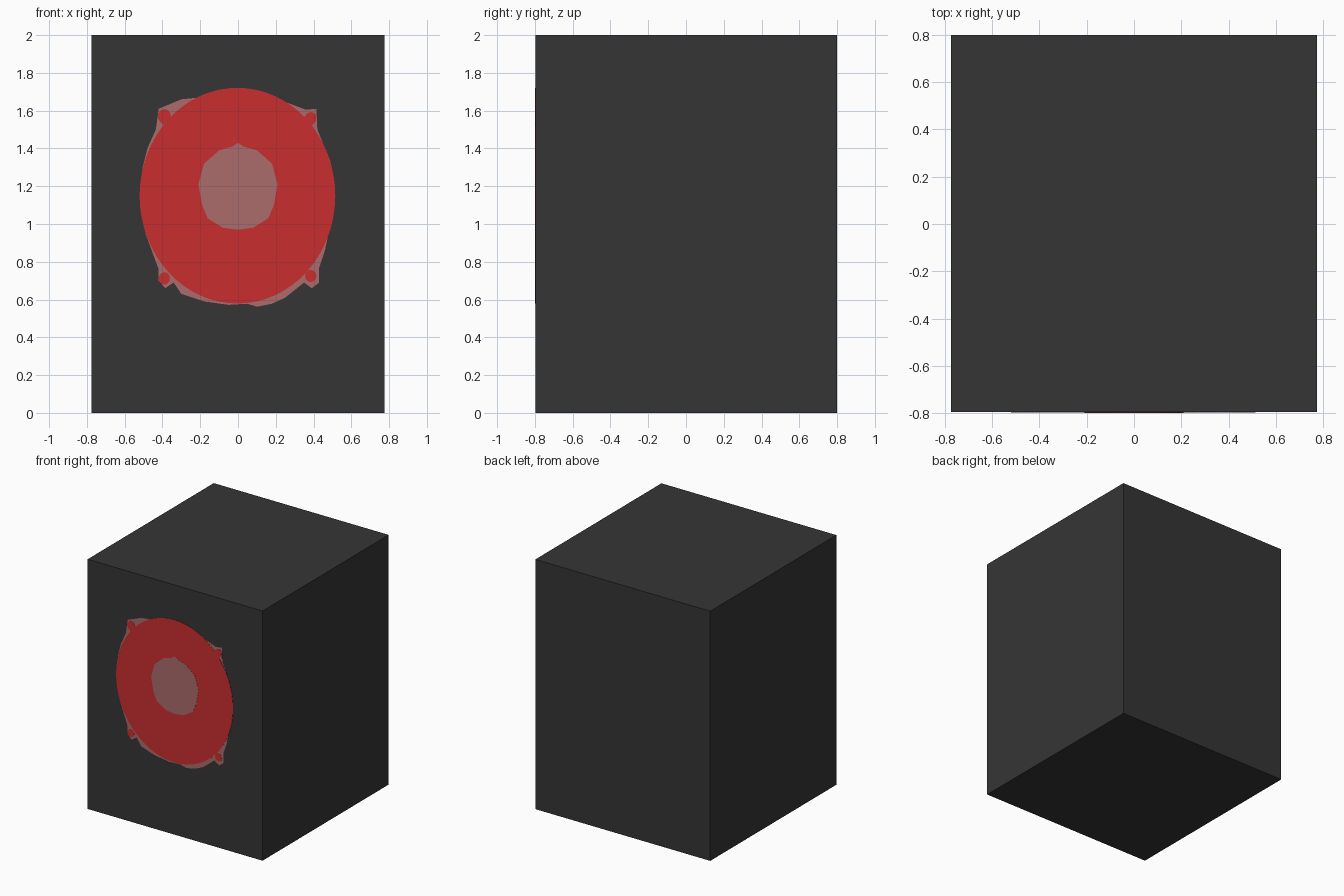
import bpy, bmesh, math

if "Cube" in bpy.data.objects:
    bpy.data.objects.remove(bpy.data.objects["Cube"])


def material(name, rgb):
    m = bpy.data.materials.new(name)
    m.diffuse_color = (*rgb, 1)
    m.use_nodes = True
    m.node_tree.nodes["Principled BSDF"].inputs["Base Color"].default_value = m.diffuse_color
    return m


charcoal = material("charcoal", (0.036, 0.036, 0.036))
red = material("red", (0.59, 0.027, 0.028))
dusty_pink = material("dusty_pink", (0.41, 0.147, 0.145))

FRONT = -0.796


def finish(name, bm, mat):
    bmesh.ops.recalc_face_normals(bm, faces=bm.faces)
    me = bpy.data.meshes.new(name)
    bm.to_mesh(me)
    bm.free()
    me.materials.append(mat)
    ob = bpy.data.objects.new(name, me)
    bpy.context.collection.objects.link(ob)
    return ob


def plate(name, outline, mat, y):
    """Thin plate from an x/z outline, its back sitting on the cabinet front."""
    bm = bmesh.new()
    face = bm.faces.new([bm.verts.new((x, FRONT, z)) for x, z in outline])
    out = bmesh.ops.extrude_face_region(bm, geom=[face])
    for v in out["geom"]:
        if isinstance(v, bmesh.types.BMVert):
            v.co.y = y
    return finish(name, bm, mat)


def ellipse(cx, cz, rx, rz, n):
    return [(cx + rx * math.cos(2 * math.pi * i / n),
             cz + rz * math.sin(2 * math.pi * i / n)) for i in range(n)]


# cabinet
bm = bmesh.new()
bmesh.ops.create_cube(bm, size=1)
for v in bm.verts:
    v.co.x *= 1.55
    v.co.y = FRONT if v.co.y < 0 else 0.8
    v.co.z = 2 if v.co.z > 0 else 0
finish("cabinet", bm, charcoal)

# uneven pale rim behind the driver
rim = [(-0.2, 1.67), (-0.3, 1.66), (-0.42, 1.61), (-0.435, 1.5), (-0.48, 1.4),
       (-0.505, 1.3), (-0.52, 1.15), (-0.49, 0.95), (-0.42, 0.76), (-0.42, 0.70),
       (-0.385, 0.66), (-0.34, 0.69), (-0.3, 0.63), (-0.18, 0.59), (-0.05, 0.572),
       (0.05, 0.578), (0.1, 0.562), (0.18, 0.578), (0.25, 0.61), (0.35, 0.69),
       (0.39, 0.66), (0.43, 0.69), (0.43, 0.77), (0.46, 0.86), (0.49, 1.0),
       (0.515, 1.15), (0.49, 1.33), (0.42, 1.5), (0.415, 1.61), (0.36, 1.605),
       (0.28, 1.635), (0.2, 1.66), (0, 1.7)]
plate("driver_rim", rim, dusty_pink, -0.7975)

# red driver disc and its four corner screws
plate("driver_disc", ellipse(-0.003, 1.15, 0.518, 0.571, 64), red, -0.7988)
for i, (x, z, r) in enumerate([(-0.39, 1.57, 0.035), (0.385, 1.56, 0.03),
                               (-0.39, 0.712, 0.03), (0.385, 0.725, 0.03)]):
    plate(f"screw_{i + 1}", ellipse(x, z, r, r * 1.1, 12), red, -0.7985)
for side in (-1, 1):
    plate("screw_tab", [(side * 0.41, 1.55), (side * 0.36, 1.575),
                        (side * 0.31, 1.54), (side * 0.37, 1.48)], red, -0.7986)

# pale centre cap
half = [(0.03, 1.41), (0.1, 1.39), (0.18, 1.32), (0.21, 1.21), (0.19, 1.1),
        (0.16, 1.03), (0.08, 0.98)]
cap = [(0, 1.43)] + half + [(0, 0.97)] + [(-x, z) for x, z in reversed(half)]
plate("centre_cap", cap, dusty_pink, -0.8)
